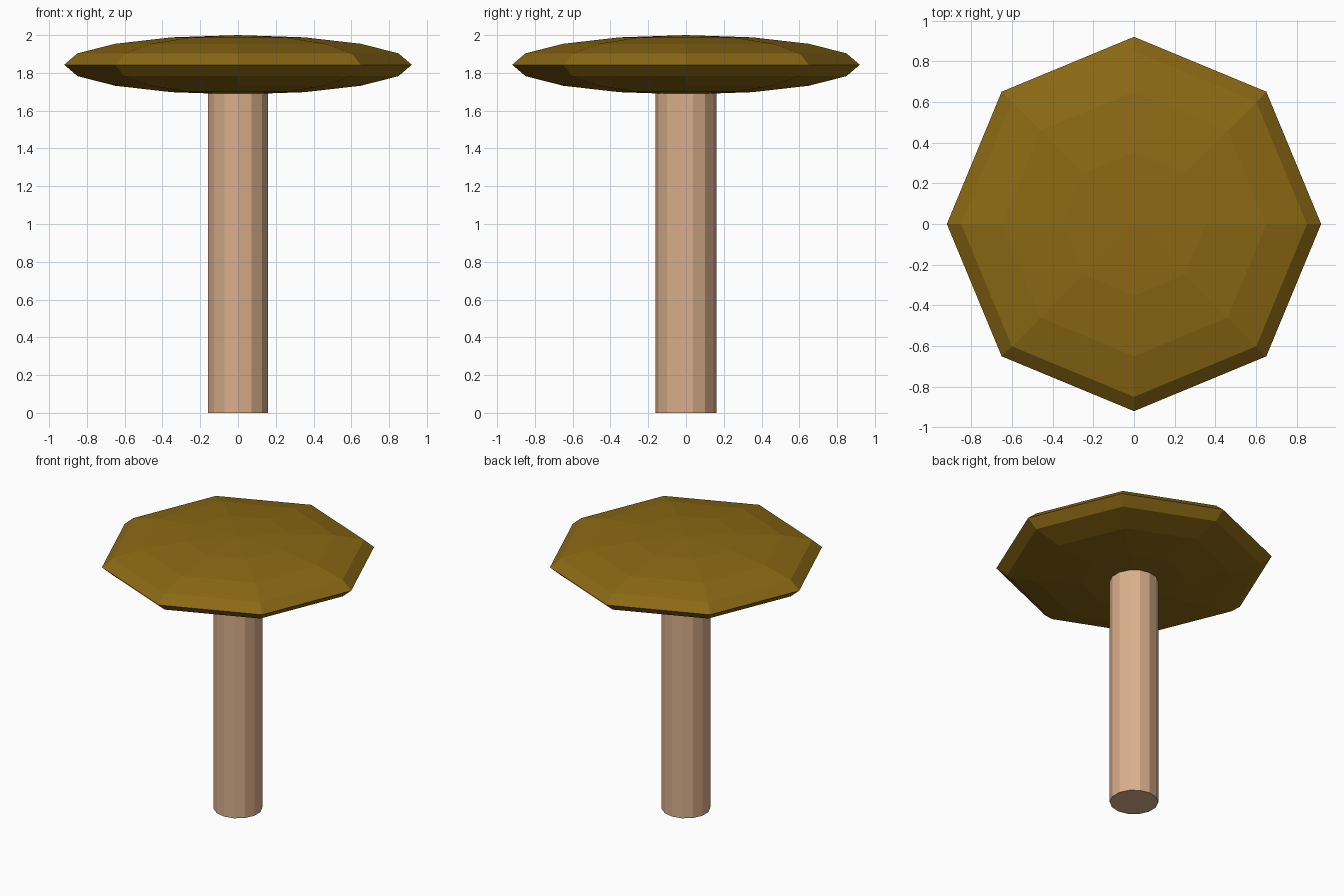
import bpy

if "Cube" in bpy.data.objects:
    bpy.data.objects.remove(bpy.data.objects["Cube"])


def paint(obj, name, color):
    mat = bpy.data.materials.new(name)
    mat.diffuse_color = color
    mat.use_nodes = True
    mat.node_tree.nodes["Principled BSDF"].inputs["Base Color"].default_value = mat.diffuse_color
    obj.data.materials.append(mat)


# Stem: faceted 14-sided cylinder running up into the cap
STEM_HEIGHT = 1.78
bpy.ops.mesh.primitive_cylinder_add(vertices=14, radius=0.162, depth=STEM_HEIGHT,
                                    location=(0, 0, STEM_HEIGHT / 2))
stem = bpy.context.object
stem.name = "stem"
paint(stem, "stem_tan", (0.70, 0.43, 0.263, 1))

# Cap: flattened low-poly sphere
bpy.ops.mesh.primitive_uv_sphere_add(segments=8, ring_count=8, radius=1,
                                     location=(0, 0, 1.843))
cap = bpy.context.object
cap.name = "cap"
cap.scale = (0.92, 0.92, 0.157)
bpy.ops.object.transform_apply(location=False, rotation=False, scale=True)
paint(cap, "cap_brown", (0.258, 0.141, 0.007, 1))

# Flat faces throughout
for obj in (stem, cap):
    for face in obj.data.polygons:
        face.use_smooth = False
